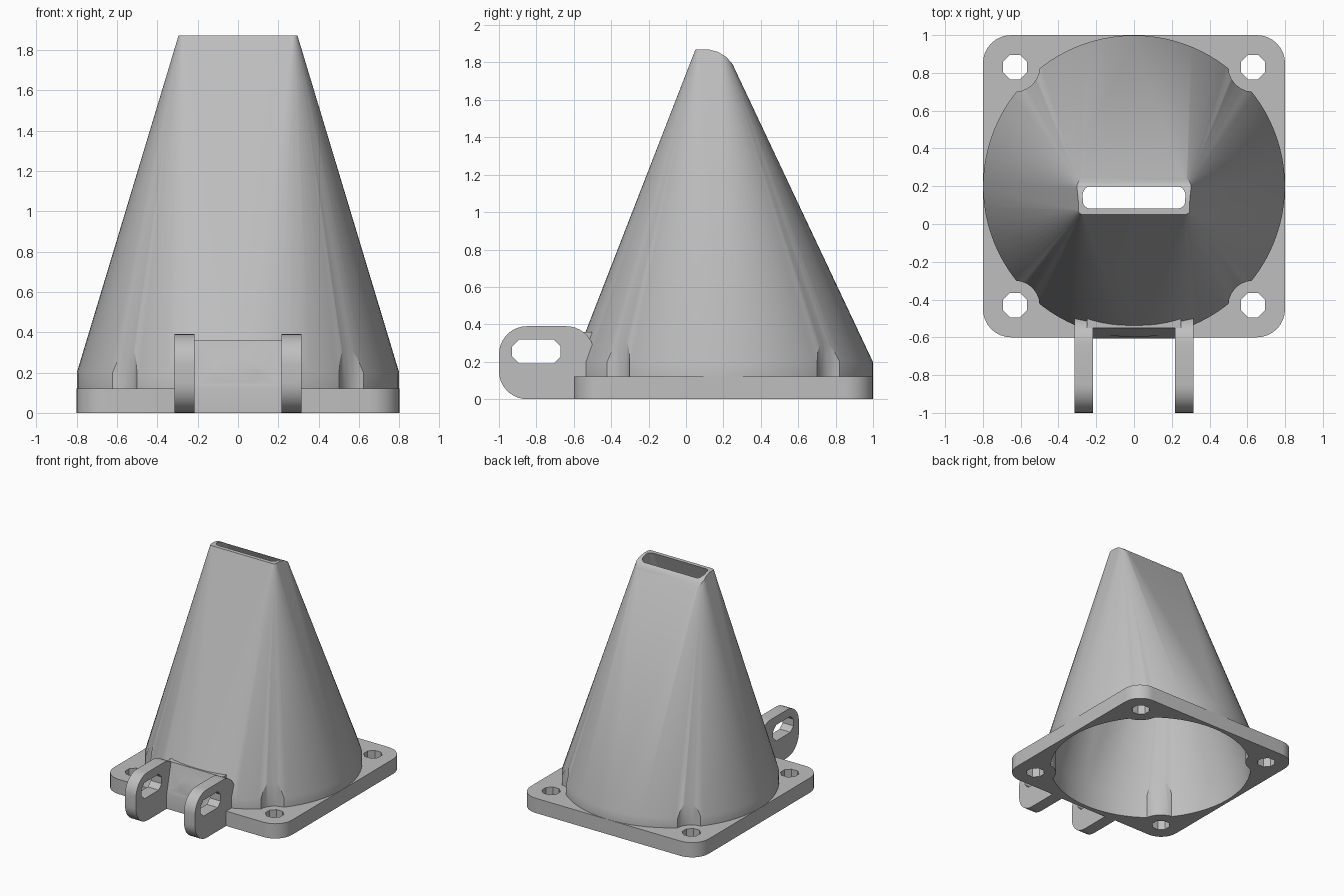
import bpy, bmesh, math

if "Cube" in bpy.data.objects:
    bpy.data.objects.remove(bpy.data.objects["Cube"], do_unlink=True)

CY = 0.2            # centre of the round base in y
SCREW = 0.63        # screw offset from the base centre

grey = bpy.data.materials.new("light grey plastic")
grey.use_nodes = True
grey.diffuse_color = (0.52, 0.52, 0.52, 1)
grey.node_tree.nodes["Principled BSDF"].inputs["Base Color"].default_value = (0.52, 0.52, 0.52, 1)


def hull(name, points):
    """Convex solid around a set of points."""
    bm = bmesh.new()
    for p in points:
        bm.verts.new(p)
    res = bmesh.ops.convex_hull(bm, input=bm.verts)
    loose = [v for v in bm.verts if not v.link_faces]
    bmesh.ops.delete(bm, geom=loose, context='VERTS')
    bmesh.ops.dissolve_limit(bm, angle_limit=math.radians(0.2), verts=bm.verts, edges=bm.edges)
    bmesh.ops.recalc_face_normals(bm, faces=bm.faces)
    me = bpy.data.meshes.new(name)
    bm.to_mesh(me)
    bm.free()
    me.materials.append(grey)
    ob = bpy.data.objects.new(name, me)
    bpy.context.collection.objects.link(ob)
    return ob


def arc(cx, cy, r, n, start=0.0, sweep=math.tau):
    full = sweep >= math.tau
    steps = n if full else n - 1
    return [(cx + r * math.cos(start + sweep * i / steps),
             cy + r * math.sin(start + sweep * i / steps)) for i in range(n)]


def upright(name, outline, z0, z1):
    return hull(name, [(x, y, z) for x, y in outline for z in (z0, z1)])


def sideways(name, outline, x0, x1):
    return hull(name, [(x, y, z) for y, z in outline for x in (x0, x1)])


def combine(target, other, operation):
    mod = target.modifiers.new("join", 'BOOLEAN')
    mod.operation = operation
    mod.solver = 'EXACT'
    mod.object = other
    bpy.context.view_layer.objects.active = target
    bpy.ops.object.modifier_apply(modifier=mod.name)
    bpy.data.objects.remove(other, do_unlink=True)


def funnel(name, r, z0, top, hx, y0, y1):
    """Round base blending into a rectangular mouth."""
    pts = [(x, y, z) for x, y in arc(0, CY, r, 96) for z in (z0, 0.2)]
    pts += [(x, y, top) for x in (-hx, hx) for y in (y0, y1)]
    return hull(name, pts)


screws = [(sx * SCREW, CY + sy * SCREW) for sx in (-1, 1) for sy in (-1, 1)]

# Outer funnel, with its mouth trimmed to a rounded back lip
body = funnel("funnel_duct", 0.799, 0.03, 1.92, 0.28, 0.07, 0.188)
lip = [(-1.2, -0.1), (-1.2, 1.87), (0.12, 1.87), (0.17, 1.857),
       (0.215, 1.83), (0.25, 1.79), (1.1, 0.6), (1.1, -0.1)]
combine(body, sideways("lip_trim", lip, -1, 1), 'INTERSECT')

# Screw head pockets in the funnel side
for x, y in screws:
    combine(body, upright("pocket", arc(x, y, 0.13, 24), -0.1, 0.7), 'DIFFERENCE')

# Mounting plate with round corners
corner = 0.8 - 0.15
plate = [p for sx in (-1, 1) for sy in (-1, 1)
         for p in arc(sx * corner, CY + sy * corner, 0.15, 32)]
combine(body, upright("mounting_plate", plate, 0, 0.12), 'UNION')

# Filler panel between the hinge ears
panel = [(-0.606, 0), (-0.606, 0.12), (-0.55, 0.36), (-0.45, 0.36), (-0.45, 0)]
combine(body, sideways("hinge_panel", panel, -0.25, 0.25), 'UNION')

# Hinge ears
ear = (arc(-0.85, 0.15, 0.15, 10, math.pi, math.pi / 2)
       + arc(-0.85, 0.24, 0.15, 10, math.pi / 2, math.pi / 2)
       + arc(-0.64, 0.24, 0.15, 10, 0, math.pi / 2) + [(-0.49, 0)])
for x0, x1 in ((-0.314, -0.216), (0.216, 0.314)):
    combine(body, sideways("hinge_ear", ear, x0, x1), 'UNION')

# Hollow interior, leaving bosses around the screw pockets
hollow = funnel("hollow", 0.77, -0.05, 1.95, 0.246, 0.114, 0.147)
for x, y in screws:
    combine(hollow, upright("boss", arc(x, y, 0.16, 24), -0.2, 0.8), 'DIFFERENCE')
combine(body, hollow, 'DIFFERENCE')

# Eight-sided screw holes and hinge slot
eighth = math.pi / 8
for x, y in screws:
    combine(body, upright("screw_hole", arc(x, y, 0.07, 8, eighth), -0.1, 0.2), 'DIFFERENCE')
slot = arc(-0.865, 0.255, 0.07, 8, eighth) + arc(-0.735, 0.255, 0.07, 8, eighth)
combine(body, sideways("hinge_slot", slot, -0.5, 0.5), 'DIFFERENCE')

bpy.ops.object.select_all(action='DESELECT')
body.select_set(True)
bpy.context.view_layer.objects.active = body
bpy.ops.object.shade_smooth_by_angle(angle=math.radians(25))
